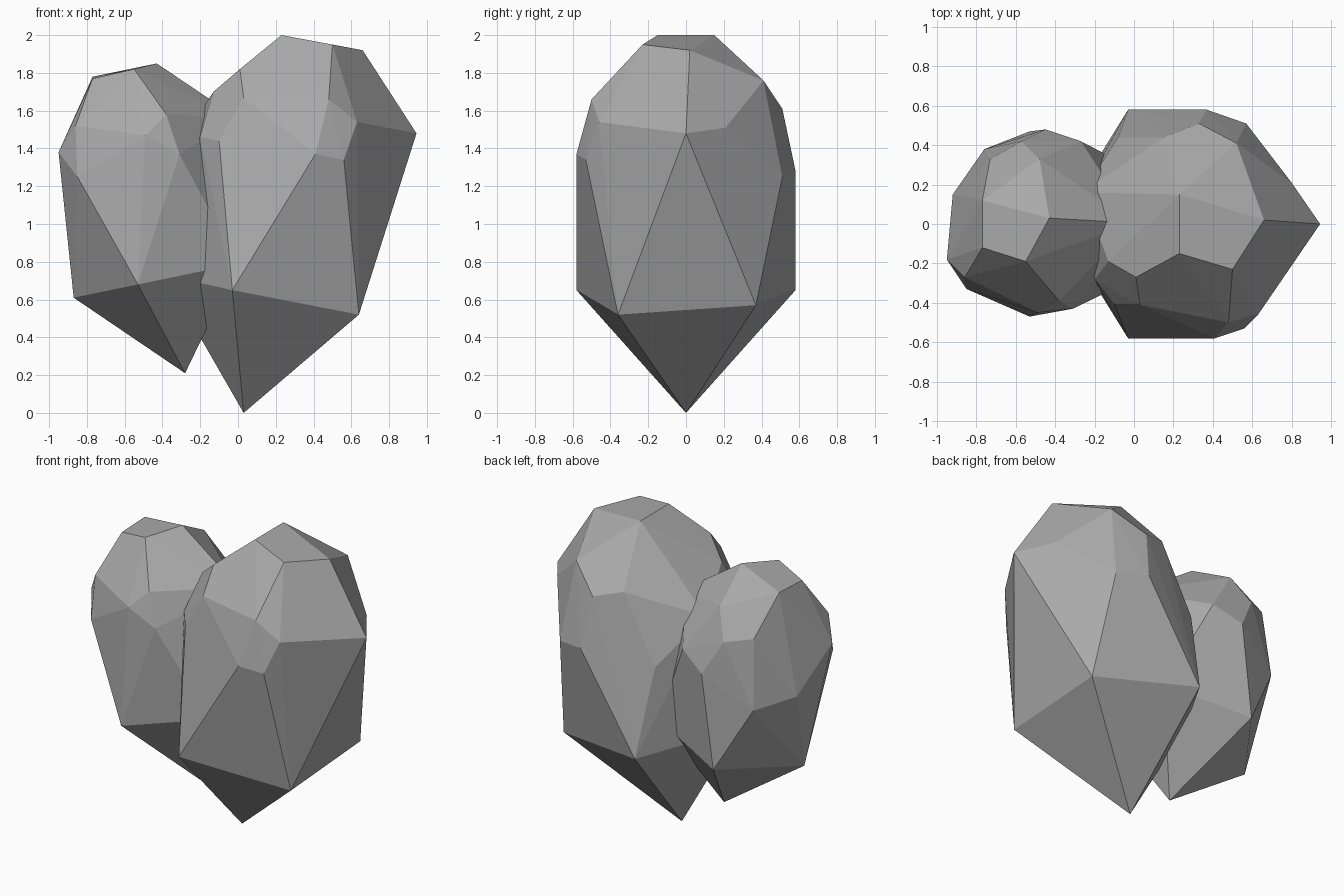
import bpy, bmesh, math

grey = bpy.data.materials.new("stone grey")
grey.diffuse_color = (0.40, 0.40, 0.40, 1)


def rock(name, points):
    """Faceted boulder: convex hull of its corner points, flat shaded."""
    bm = bmesh.new()
    for p in points:
        bm.verts.new(p)
    hull = bmesh.ops.convex_hull(bm, input=bm.verts[:])
    inner = {g for g in hull["geom_interior"] + hull["geom_unused"]
             if isinstance(g, bmesh.types.BMVert)}
    bmesh.ops.delete(bm, geom=list(inner), context='VERTS')
    # merge nearly coplanar triangles into larger facets
    bmesh.ops.dissolve_limit(bm, angle_limit=math.radians(2),
                             verts=bm.verts[:], edges=bm.edges[:])
    bmesh.ops.recalc_face_normals(bm, faces=bm.faces[:])
    mesh = bpy.data.meshes.new(name)
    bm.to_mesh(mesh)
    bm.free()
    mesh.materials.append(grey)
    obj = bpy.data.objects.new(name, mesh)
    bpy.context.collection.objects.link(obj)
    return obj


# tall rock: bottom tip, lower ring, shoulder, crown
rock("large_rock", [
    (0.03, 0, 0),
    (-0.03, -0.58, 0.65), (0.64, -0.36, 0.52), (0.64, 0.37, 0.57),
    (-0.03, 0.58, 0.65), (-0.39, 0, 0.73),
    (0.41, -0.58, 1.37), (0.56, -0.53, 1.34), (0.63, -0.46, 1.54),
    (0.48, -0.50, 1.66), (0.945, 0, 1.48), (0.80, 0.21, 1.51),
    (0.57, 0.51, 1.25), (0.37, 0.58, 1.28), (0.33, 0.51, 1.61),
    (0.52, 0.41, 1.76), (0.15, 0.44, 1.66), (-0.08, 0.44, 1.22),
    (-0.26, 0.16, 1.50), (-0.20, -0.28, 1.46), (-0.10, -0.41, 1.44),
    (0.03, -0.41, 1.67), (0.01, -0.27, 1.82), (-0.13, -0.19, 1.70),
    (0.23, -0.15, 2), (0.23, 0.15, 2), (0.50, -0.23, 1.95), (0.66, 0.02, 1.92),
])

# short rock leaning against its left side
rock("small_rock", [
    (-0.28, 0, 0.21),
    (-0.87, 0, 0.61), (-0.53, -0.47, 0.68), (-0.53, 0.47, 0.67),
    (0, -0.28, 0.79), (0, 0.28, 0.79),
    (-0.95, -0.18, 1.38), (-0.86, -0.27, 1.52), (-0.85, -0.33, 1.25),
    (-0.49, -0.45, 1.47), (-0.38, -0.39, 1.58), (-0.31, -0.43, 1.37),
    (-0.92, 0.15, 1.14), (-0.76, 0.38, 1.09), (-0.45, 0.48, 1.29),
    (-0.27, 0.42, 1.386), (-0.48, 0.33, 1.69), (-0.57, 0.42, 1.51),
    (-0.73, 0.33, 1.54), (-0.77, 0.12, 1.78), (-0.77, -0.12, 1.77),
    (-0.55, -0.19, 1.82), (-0.43, 0.03, 1.85), (0, 0.005, 1.56),
])
